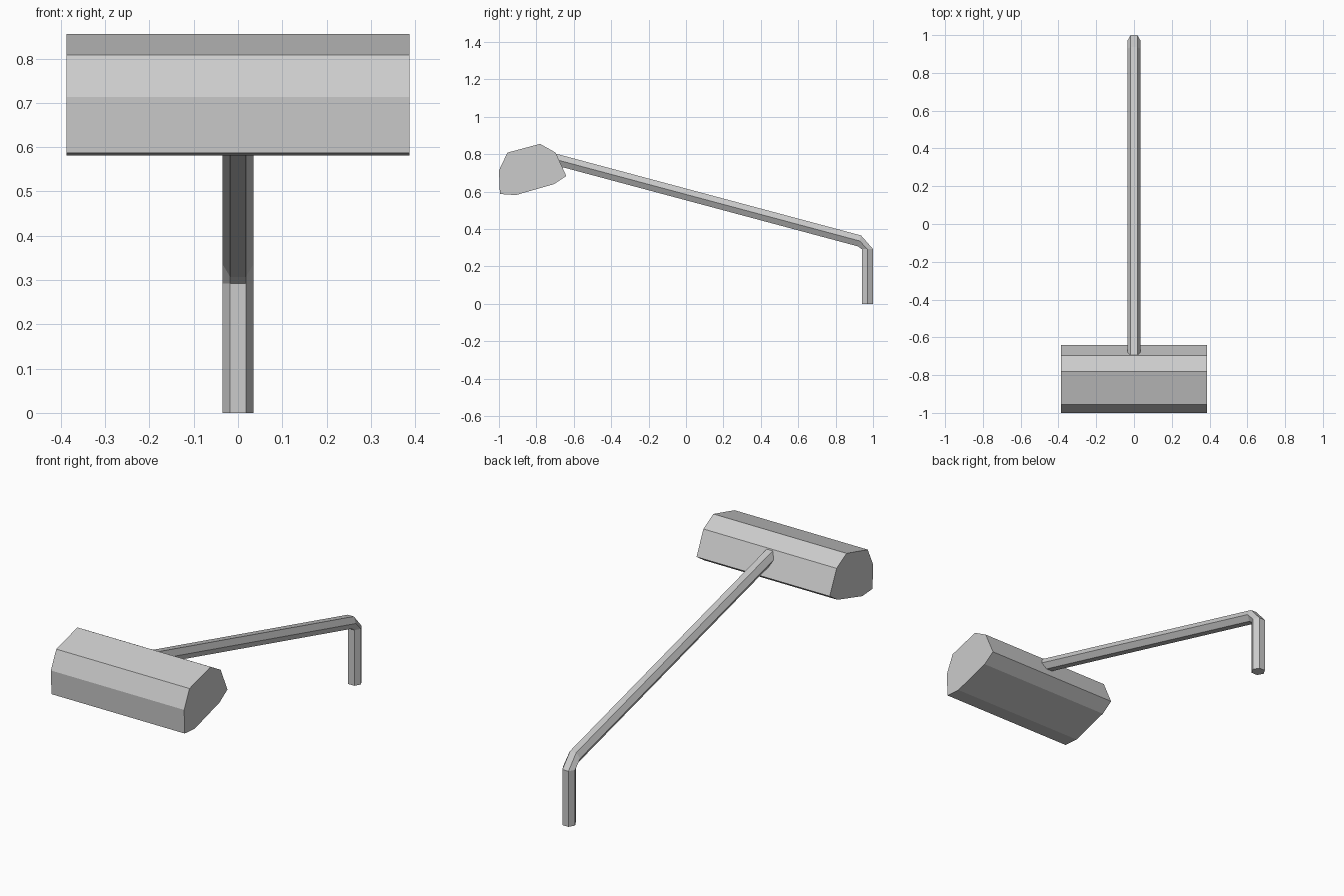
import bpy, bmesh, math
from mathutils import Vector

if "Cube" in bpy.data.objects:
    bpy.data.objects.remove(bpy.data.objects["Cube"], do_unlink=True)

# Single grey finish
GREY = (0.6, 0.6, 0.6, 1)
mat = bpy.data.materials.new("light_grey")
mat.use_nodes = True
mat.diffuse_color = GREY
mat.node_tree.nodes["Principled BSDF"].inputs["Base Color"].default_value = GREY


def loft(name, rings):
    """Skin a list of equal-sized vertex rings and cap both ends."""
    bm = bmesh.new()
    loops = [[bm.verts.new(p) for p in ring] for ring in rings]
    for a, b in zip(loops, loops[1:]):
        for i in range(len(a)):
            j = (i + 1) % len(a)
            bm.faces.new((a[i], a[j], b[j], b[i]))
    bm.faces.new(loops[0])
    bm.faces.new(loops[-1])
    bmesh.ops.recalc_face_normals(bm, faces=bm.faces)
    mesh = bpy.data.meshes.new(name)
    bm.to_mesh(mesh)
    bm.free()
    mesh.materials.append(mat)
    obj = bpy.data.objects.new(name, mesh)
    bpy.context.collection.objects.link(obj)
    return obj


def hexagon(y, z, tilt, radius=0.035):
    """Six-sided ring whose plane is tilted about x (0 = horizontal)."""
    ring = []
    for k in range(6):
        a = math.radians(60 * k)
        d = radius * math.sin(a)
        ring.append(Vector((radius * math.cos(a),
                            y + d * math.cos(tilt), z + d * math.sin(tilt))))
    return ring


# Head: eight-sided profile (y, z) extruded across x
profile = [(-1, 0.713), (-0.955, 0.808), (-0.78, 0.855), (-0.697, 0.808),
           (-0.64, 0.683), (-0.705, 0.64), (-0.91, 0.581), (-0.995, 0.587)]
loft("head", [[(x, y, z) for y, z in profile] for x in (-0.387, 0.387)])

# Handle: short upright grip, bend, and long sloping arm running into the head
slope = math.radians(15)
tilt = math.pi / 2 - slope
bend = Vector((0.928, 0.336))
tip = bend + Vector((-math.cos(slope), math.sin(slope))) * 1.73
loft("handle", [hexagon(0.97, 0, 0), hexagon(0.97, 0.292, 0),
                hexagon(*bend, tilt), hexagon(*tip, tilt)])
